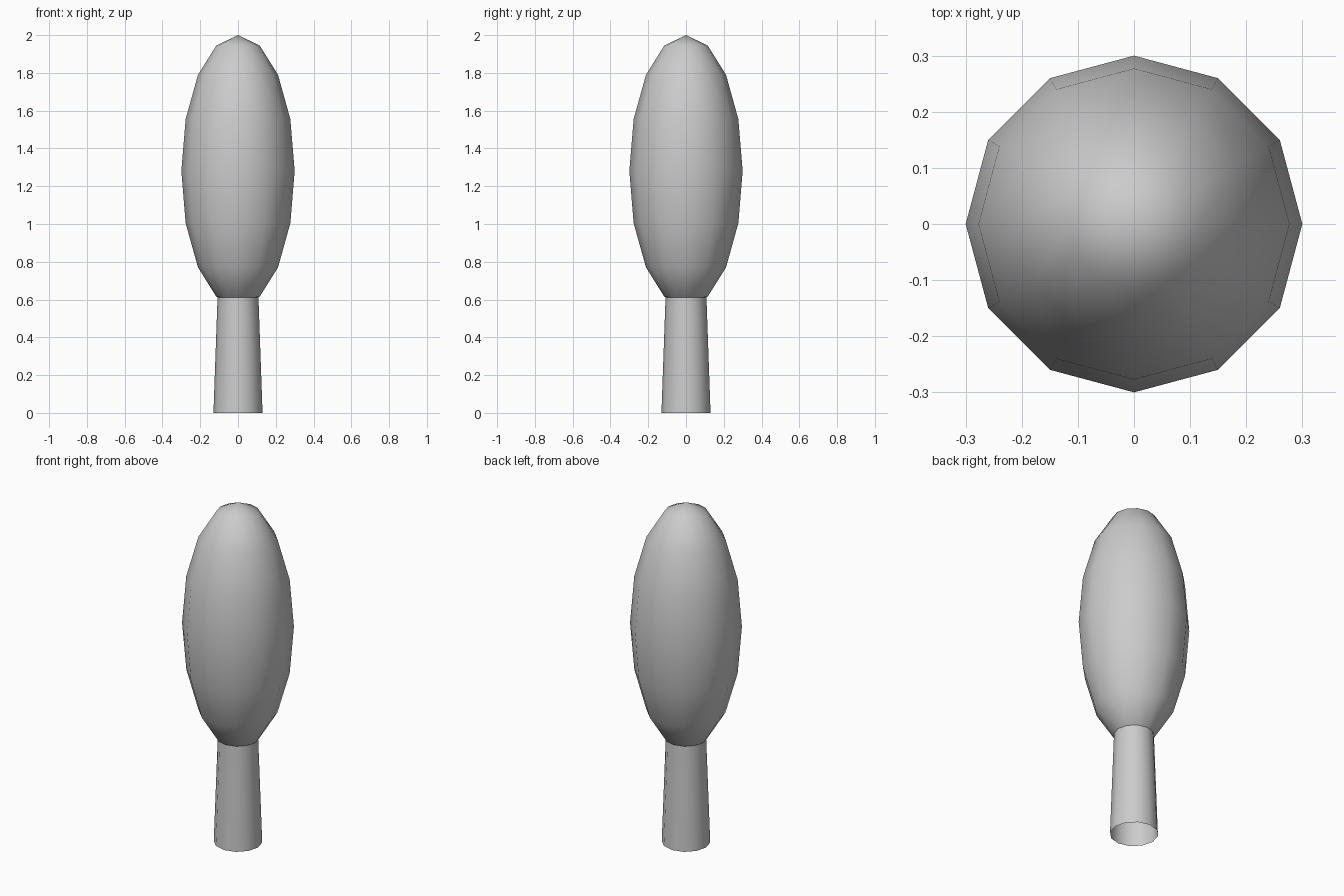
import bpy

if "Cube" in bpy.data.objects:
    bpy.data.objects.remove(bpy.data.objects["Cube"])

SIDES = 12

# Crown: stretched low-poly sphere, smooth shaded
bpy.ops.mesh.primitive_uv_sphere_add(segments=SIDES, ring_count=8, radius=1,
                                     location=(0, 0, 1.28))
crown = bpy.context.object
crown.name = "crown"
crown.scale = (0.30, 0.30, 0.72)
bpy.ops.object.transform_apply(location=False, rotation=False, scale=True)
bpy.ops.object.shade_smooth()

# Trunk: open tapered tube ending just inside the crown
height = 0.62
bpy.ops.mesh.primitive_cone_add(vertices=SIDES, radius1=0.13, radius2=0.108,
                                depth=height, end_fill_type='NOTHING',
                                location=(0, 0, height / 2))
trunk = bpy.context.object
trunk.name = "trunk"
bpy.ops.object.shade_smooth()
